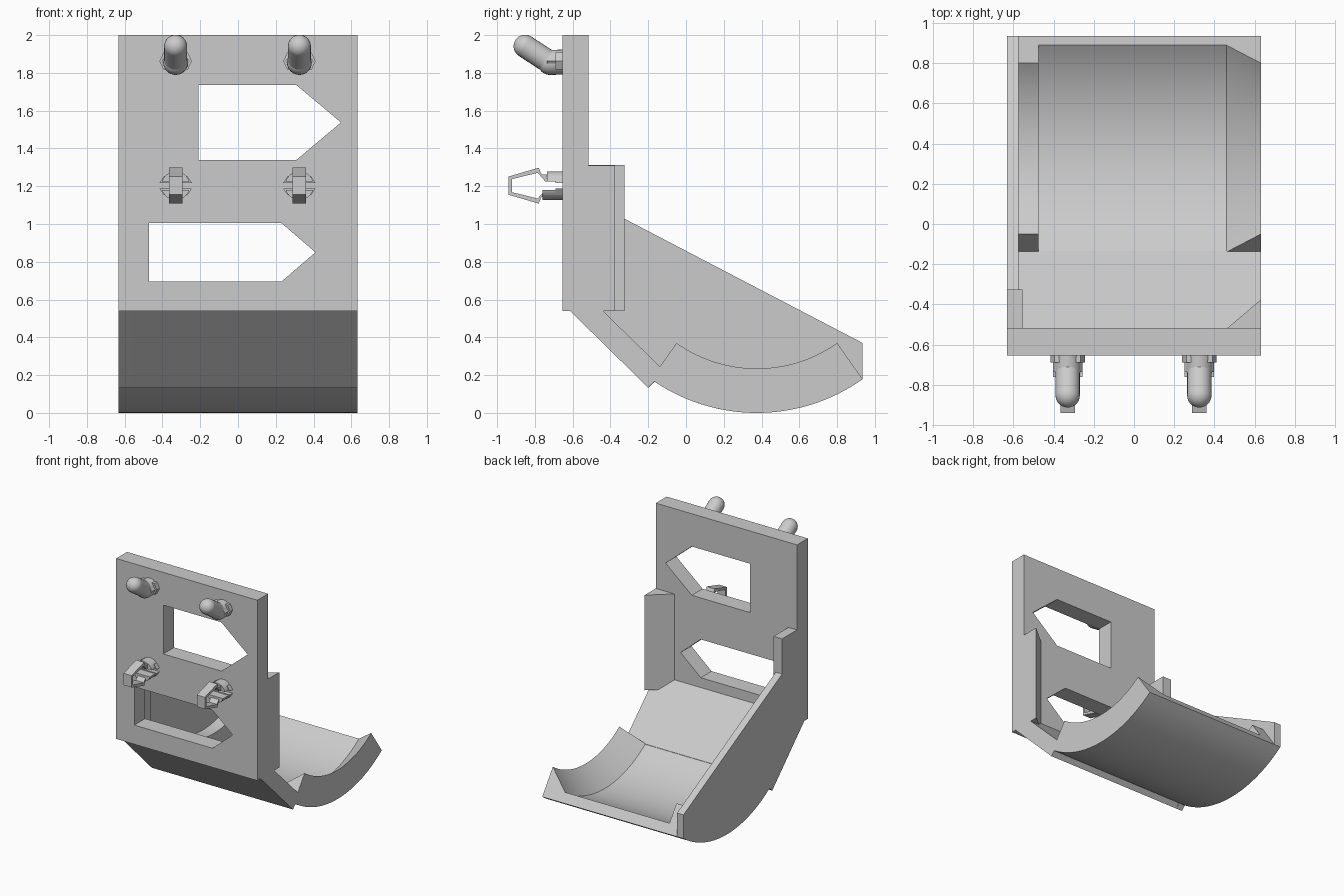
import bpy, bmesh, math
from mathutils import Vector, Matrix

if "Cube" in bpy.data.objects:
    bpy.data.objects.remove(bpy.data.objects["Cube"])

W = 0.632                      # half width
CY, CZ = 0.375, 0.97           # trough axis
R_OUT, R_IN, R_RIM = 0.97, 0.89, 0.735
ANG = math.radians(35.3)


def finish(name, bm, smooth=False):
    bmesh.ops.recalc_face_normals(bm, faces=bm.faces)
    me = bpy.data.meshes.new(name)
    bm.to_mesh(me)
    bm.free()
    ob = bpy.data.objects.new(name, me)
    bpy.context.collection.objects.link(ob)
    if smooth:
        bpy.ops.object.select_all(action='DESELECT')
        bpy.context.view_layer.objects.active = ob
        ob.select_set(True)
        bpy.ops.object.shade_smooth_by_angle(angle=math.radians(30))
    return ob


def prism(name, pts, axis, a, b):
    """Extrude a 2D profile along an axis from a to b."""
    place = {'x': lambda p, t: (t, p[0], p[1]),
             'y': lambda p, t: (p[0], t, p[1]),
             'z': lambda p, t: (p[0], p[1], t)}[axis]
    bm = bmesh.new()
    face = bm.faces.new([bm.verts.new(place(p, a)) for p in pts])
    ext = bmesh.ops.extrude_face_region(bm, geom=[face])
    move = Vector(place((0, 0), b - a))
    bmesh.ops.translate(bm, vec=move, verts=[v for v in ext['geom'] if isinstance(v, bmesh.types.BMVert)])
    return finish(name, bm)


def rect(u0, u1, v0, v1):
    return [(u0, v0), (u1, v0), (u1, v1), (u0, v1)]


# Back plate with two arrow-shaped windows
plate = prism("back_plate", rect(-W, W, 0.54, 2.0), 'y', -0.655, -0.517)
for x0, x1, tip, z0, z1 in [(-0.21, 0.31, 0.545, 1.34, 1.735), (-0.47, 0.23, 0.41, 0.695, 1.005)]:
    arrow = [(x0, z0), (x1, z0), (tip, (z0 + z1) / 2), (x1, z1), (x0, z1)]
    cutter = prism("window_cutter", arrow, 'y', -0.8, -0.4)
    cutter.hide_render = True
    mod = plate.modifiers.new("window", 'BOOLEAN')
    mod.operation, mod.solver, mod.object = 'DIFFERENCE', 'EXACT', cutter
    bpy.context.view_layer.objects.active = plate
    bpy.ops.object.modifier_apply(modifier=mod.name)
    bpy.data.objects.remove(cutter)

# Sloping plate between the back plate and the trough
slope = [(-0.61, 0.535), (-0.517, 0.615), (-0.135, 0.243), (-0.13, 0.205), (-0.2, 0.133)]
prism("slope_plate", [(-0.615, 0.541), (-0.52, 0.541)] + slope[1:], 'x', -0.575, W)

# Left side wall following the trough underside
arc = [(CY + R_OUT * math.sin(t), CZ - R_OUT * math.cos(t))
       for t in [ANG - 2 * ANG * 0.98 * i / 32 for i in range(33)]]
prism("side_wall", [(-0.655, 0.54), (-0.655, 1.31), (-0.33, 1.31), (-0.33, 1.03), (0.935, 0.37)]
      + arc + [(-0.2, 0.133), (-0.61, 0.54)], 'x', -W, -0.575)

# Corner post on the left and triangular rib on the right
prism("left_post", rect(-W, -0.555, -0.53, -0.326), 'z', 0.54, 1.312)
prism("right_rib", [(0.465, -0.517), (W, -0.517), (W, -0.375)], 'z', 0.54, 1.31)

# Curved trough: section swept round the axis
section = [(-0.575, R_OUT), (W, R_OUT), (W, R_RIM), (0.46, R_IN),
           (-0.475, R_IN), (-0.475, R_RIM), (-0.575, R_RIM)]
bm = bmesh.new()
rings = []
for i in range(33):
    t = -ANG + 2 * ANG * i / 32
    rings.append([bm.verts.new((x, CY + r * math.sin(t), CZ - r * math.cos(t))) for x, r in section])
n = len(section)
for a, b in zip(rings, rings[1:]):
    for k in range(n):
        bm.faces.new((a[k], a[(k + 1) % n], b[(k + 1) % n], b[k]))
bm.faces.new(rings[0])
bm.faces.new(rings[-1][::-1])
finish("trough", bm, True)


def rod(bm, p, q, r):
    """Cylinder from p to q with ball ends."""
    p, q = Vector(p), Vector(q)
    d = q - p
    rot = d.to_track_quat('Z', 'Y').to_matrix().to_4x4()
    bmesh.ops.create_cone(bm, cap_ends=False, segments=24, radius1=r, radius2=r, depth=d.length,
                          matrix=Matrix.Translation((p + q) / 2) @ rot)
    for c in (p, q):
        bmesh.ops.create_uvsphere(bm, u_segments=24, v_segments=12, radius=r,
                                  matrix=Matrix.Translation(c) @ rot)


def collar(x, z, half, h):
    """Flattened outline for the ears at a peg root."""
    return [(x - half, z), (x - half * 0.75, z - h), (x + half * 0.75, z - h),
            (x + half, z), (x + half * 0.75, z + h), (x - half * 0.75, z + h)]


for side, x in (("left", -0.33), ("right", 0.325)):
    # Upper bent peg
    bm = bmesh.new()
    rod(bm, (x, -0.64, 1.858), (x, -0.72, 1.855), 0.066)
    rod(bm, (x, -0.72, 1.855), (x, -0.852, 1.941), 0.061)
    finish(side + "_hook_peg", bm, True)
    prism(side + "_hook_ears", collar(x, 1.862, 0.086, 0.045), 'y', -0.69, -0.65)
    prism(side + "_hook_inner_ears", collar(x, 1.862, 0.074, 0.025), 'y', -0.735, -0.65)

    # Lower snap clip: bent strip open at the root
    zc = 1.203
    upper = [(-0.65, 0.06), (-0.765, 0.06), (-0.78, 0.095), (-0.94, 0.048)]
    inner = [(-0.92, 0.035), (-0.785, 0.068), (-0.745, 0.022), (-0.65, 0.022)]
    outline = upper + [(y, -z) for y, z in upper[::-1]]
    hole = [(y, -z) for y, z in inner[::-1]] + inner
    prism(side + "_snap_clip", [(y, zc + z) for y, z in outline + hole], 'x', x - 0.036, x + 0.036)

    # Split round stem, one half above and one below the slot
    for s, half_name in ((1, "upper"), (-1, "lower")):
        seg = [(x + 0.076 * math.cos(t), zc + s * max(0.022, 0.076 * math.sin(t)))
               for t in [0.29 + (math.pi - 0.58) * i / 12 for i in range(13)]]
        prism(f"{side}_{half_name}_stem", seg, 'y', -0.76 if s < 0 else -0.735, -0.65)
        ear = [(x - 0.086, zc + s * 0.015), (x + 0.086, zc + s * 0.015),
               (x + 0.062, zc + s * 0.05), (x - 0.062, zc + s * 0.05)]
        prism(f"{side}_{half_name}_stem_ear", ear, 'y', -0.69, -0.65)
